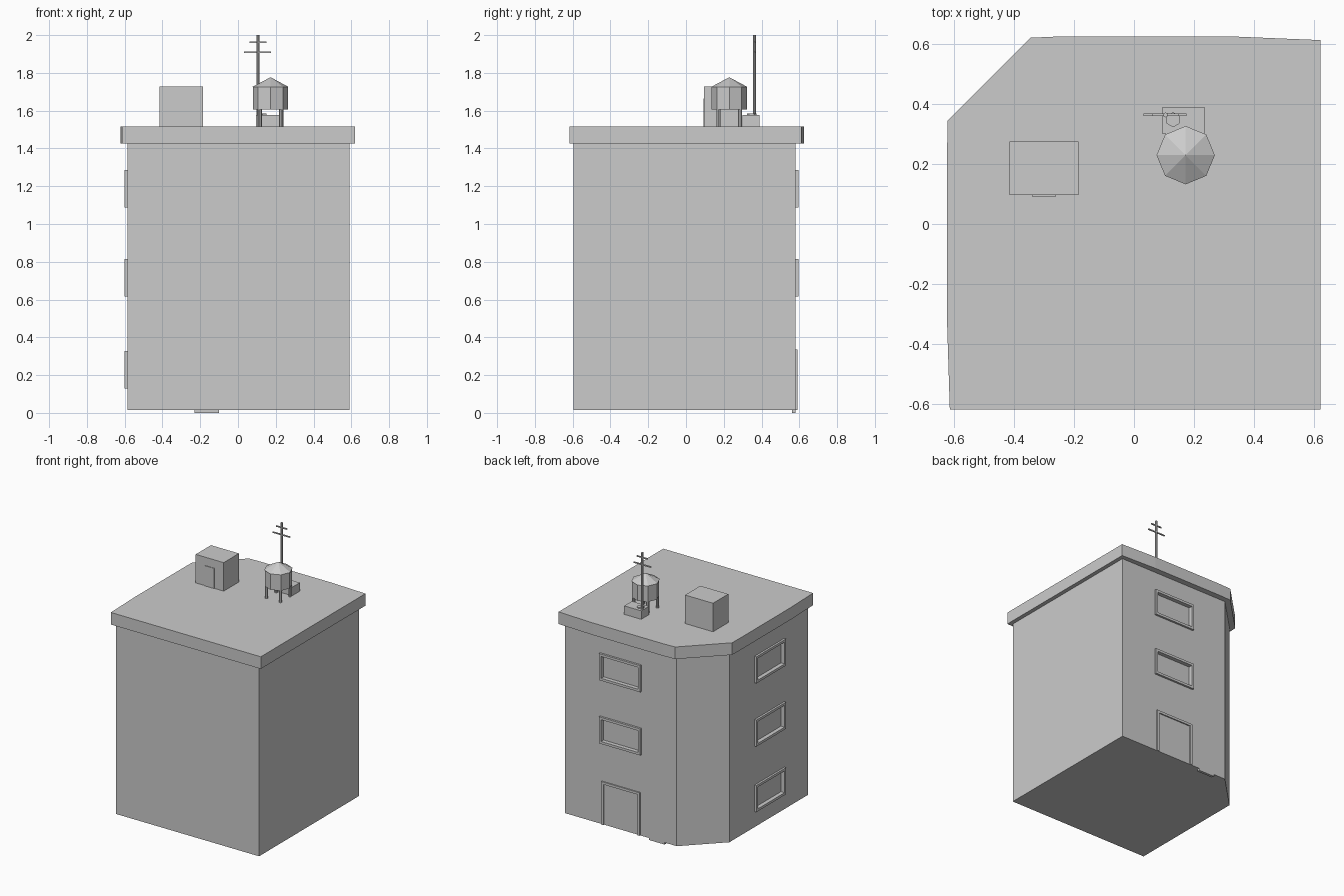
import bpy, bmesh, math

if "Cube" in bpy.data.objects:
    bpy.data.objects.remove(bpy.data.objects["Cube"])

grey = bpy.data.materials.new("concrete_grey")
grey.diffuse_color = (0.6, 0.6, 0.6, 1)
grey.use_nodes = True
grey.node_tree.nodes["Principled BSDF"].inputs["Base Color"].default_value = grey.diffuse_color


def finish(name, bm):
    bmesh.ops.recalc_face_normals(bm, faces=bm.faces)
    me = bpy.data.meshes.new(name)
    bm.to_mesh(me)
    bm.free()
    me.materials.append(grey)
    ob = bpy.data.objects.new(name, me)
    bpy.context.collection.objects.link(ob)
    return ob


def prism(name, outline, z0, z1):
    bm = bmesh.new()
    face = bm.faces.new([bm.verts.new((x, y, z0)) for x, y in outline])
    top = bmesh.ops.extrude_face_region(bm, geom=[face])["geom"]
    for v in top:
        if isinstance(v, bmesh.types.BMVert):
            v.co.z = z1
    return finish(name, bm)


def box(name, x, y, z):
    return prism(name, [(x[0], y[0]), (x[1], y[0]), (x[1], y[1]), (x[0], y[1])], *z)


def rod(name, c, r, z0, z1, n=8, r2=None):
    bm = bmesh.new()
    bmesh.ops.create_cone(bm, cap_ends=True, segments=n, radius1=r,
                          radius2=r if r2 is None else r2, depth=z1 - z0)
    bmesh.ops.translate(bm, verts=bm.verts, vec=(c[0], c[1], (z0 + z1) / 2))
    return finish(name, bm)


# Building body with one chamfered corner, and the overhanging roof slab
body = prism("building_body", [(-0.585, -0.595), (0.59, -0.595), (0.59, 0.58),
                               (-0.33, 0.58), (-0.585, 0.325)], 0.015, 1.43)
prism("roof_slab", [(-0.613, -0.618), (0.62, -0.618), (0.62, 0.612), (0.33, 0.624),
                    (-0.25, 0.624), (-0.345, 0.62), (-0.62, 0.345), (-0.622, 0.25),
                    (-0.622, -0.33)], 1.425, 1.515)
box("ground_strip", (-0.23, -0.1), (0.56, 0.58), (0, 0.02))


def on_wall(name, side, u, d, z):
    """Box on the back or left wall: u runs along the wall, d is depth outwards."""
    if side == "back":
        return box(name, u, (0.58 + d[0], 0.58 + d[1]), z)
    return box(name, (-0.585 - d[1], -0.585 - d[0]), u, z)


def frame(name, side, u, z, out, w, sill=True):
    d = (-0.005, out)
    on_wall(name + "_jamb_a", side, (u[0], u[0] + w), d, z)
    on_wall(name + "_jamb_b", side, (u[1] - w, u[1]), d, z)
    on_wall(name + "_head", side, (u[0] + w, u[1] - w), d, (z[1] - w, z[1]))
    if sill:
        on_wall(name + "_sill", side, (u[0] + w, u[1] - w), d, (z[0], z[0] + w))


# Framed windows with shallow recesses
cutters = []
for side, u, rows in (("back", (-0.04, 0.3), (0.617, 1.087)),
                      ("left", (-0.32, 0.03), (0.13, 0.617, 1.087))):
    for i, z in enumerate(rows):
        zz = (z, z + 0.198)
        frame(f"{side}_window_{i}", side, u, zz, 0.015, 0.018)
        cutters.append(on_wall("window_cutter", side, (u[0] + 0.018, u[1] - 0.018),
                               (-0.015, 0.02), (zz[0] + 0.018, zz[1] - 0.018)))
for c in cutters:
    c.hide_render = True
    c.hide_set(True)
    m = body.modifiers.new("recess", "BOOLEAN")
    m.operation, m.object, m.solver = "DIFFERENCE", c, "EXACT"

# Back entrance
frame("entrance_frame", "back", (-0.03, 0.285), (0.015, 0.335), 0.009, 0.018, False)

# Stair housing on the roof with its door
box("stair_housing", (-0.415, -0.185), (0.096, 0.275), (1.51, 1.727))
box("stair_door", (-0.34, -0.26), (0.092, 0.098), (1.515, 1.665))

# Water tank on four legs
tank = (0.172, 0.229)
rod("tank_drum", tank, 0.093, 1.605, 1.727)
rod("tank_lid", tank, 0.097, 1.725, 1.777, r2=0)
for sx in (-1, 1):
    for sy in (-1, 1):
        rod("tank_leg", (tank[0] + 0.057 * sx, tank[1] + 0.057 * sy), 0.011, 1.51, 1.61)

# Rooftop unit with a small hexagonal cap
box("rooftop_unit", (0.095, 0.235), (0.3, 0.39), (1.51, 1.578))
rod("unit_cap", (0.13, 0.347), 0.025, 1.575, 1.586, n=6)

# Aerial mast with two crossbars
rod("mast", (0.105, 0.363), 0.008, 1.51, 2.0)
for z, x0, x1 in ((1.91, 0.032, 0.175), (1.963, 0.06, 0.15)):
    box("crossbar", (x0, x1), (0.36, 0.368), (z - 0.004, z + 0.004))
